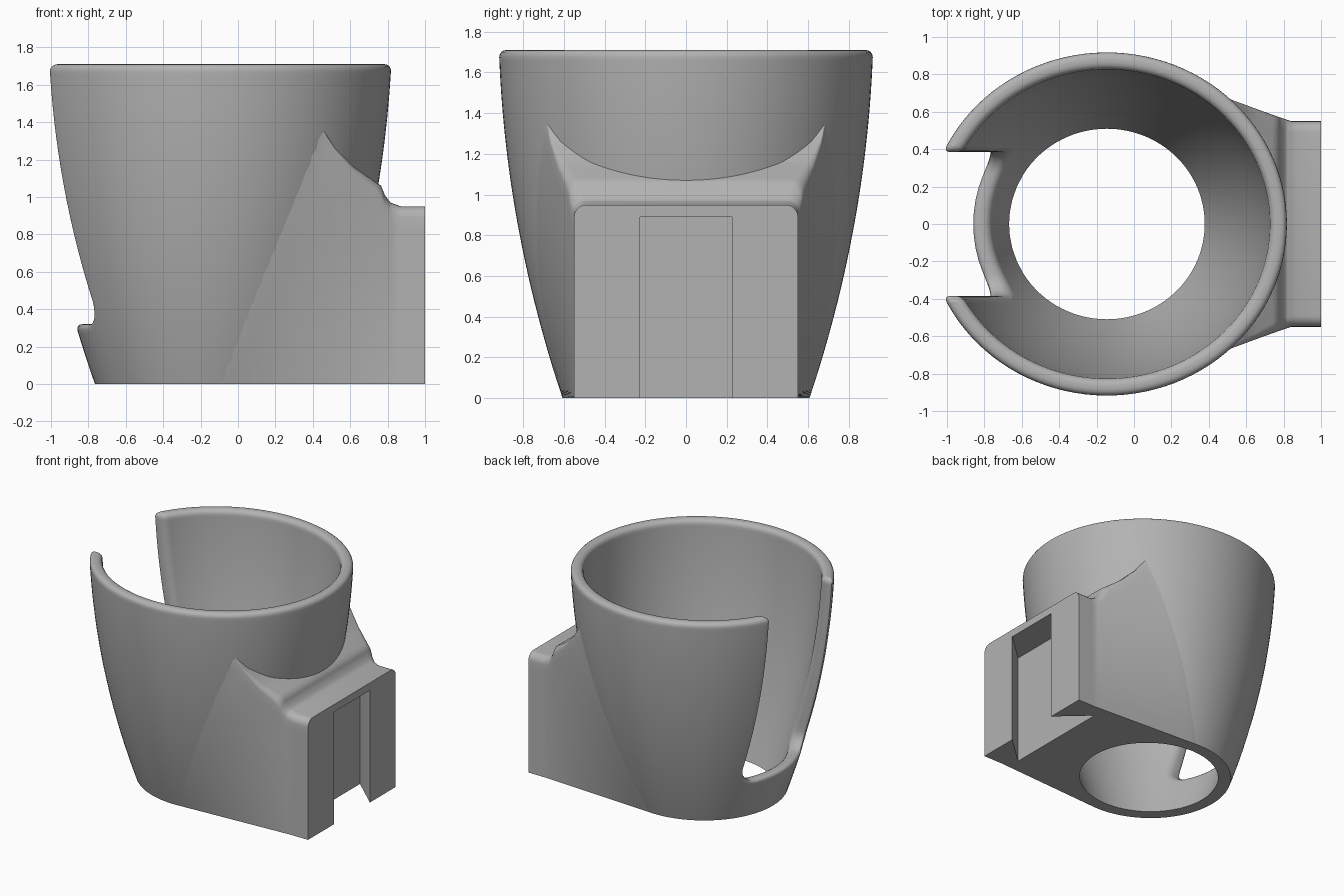
import bpy, bmesh, math

if "Cube" in bpy.data.objects:
    bpy.data.objects.remove(bpy.data.objects["Cube"])

CX, TOP = -0.145, 1.71                  # cup axis and rim height
SLOT, SLOT_Z, SLOT_R = 0.385, 0.32, 0.12  # front slot half width, floor, corner radius
BLOCK_X, BLOCK_Y, BLOCK_Z = 0.84, 0.55, 0.95

grey = bpy.data.materials.new("plain grey")
grey.use_nodes = True
grey.diffuse_color = (0.45, 0.45, 0.45, 1)
grey.node_tree.nodes["Principled BSDF"].inputs["Base Color"].default_value = (0.45, 0.45, 0.45, 1)


def radii(z, inset=0.0):
    """Half axes of the slightly oval cup at a height; inset 1 is the inner wall."""
    a = 0.62 + 0.352 * z - 0.088 * z * z
    t = inset * (0.097 - 0.004 * z)
    return a - t, a * (0.978 - 0.015 * z) - t


def finish(bm, name):
    bmesh.ops.recalc_face_normals(bm, faces=bm.faces)
    mesh = bpy.data.meshes.new(name)
    bm.to_mesh(mesh)
    bm.free()
    mesh.materials.append(grey)
    obj = bpy.data.objects.new(name, mesh)
    bpy.context.collection.objects.link(obj)
    return obj


def loft(rings, name):
    """Solid skinned through closed rings of equal length."""
    bm = bmesh.new()
    rows = [[bm.verts.new(p) for p in ring] for ring in rings]
    n = len(rows[0])
    for r0, r1 in zip(rows, rows[1:]):
        for i in range(n):
            j = (i + 1) % n
            bm.faces.new((r0[i], r0[j], r1[j], r1[i]))
    bm.faces.new(rows[0])
    bm.faces.new(rows[-1])
    return finish(bm, name)


def activate(obj):
    bpy.ops.object.select_all(action='DESELECT')
    obj.select_set(True)
    bpy.context.view_layer.objects.active = obj


def cut(obj, cutter):
    cutter.hide_render = True
    mod = obj.modifiers.new("cut", 'BOOLEAN')
    mod.operation, mod.solver, mod.object = 'DIFFERENCE', 'EXACT', cutter
    activate(obj)
    bpy.ops.object.modifier_apply(modifier=mod.name)
    bpy.data.objects.remove(cutter)


# Cup wall: columns around the cup, plus short columns below the slot
N, K, H = 96, 6, 24
arc = [math.pi / 2 * i / 6 for i in range(1, 7)]
half = [(SLOT - SLOT_R + SLOT_R * math.cos(f), SLOT_Z + SLOT_R - SLOT_R * math.sin(f)) for f in arc]
half += [(0.2, SLOT_Z), (0.13, SLOT_Z), (0.065, SLOT_Z)]
slot_cols = [(-y, z) for y, z in half] + [(0, SLOT_Z)] + half[::-1]
COLS = N + 1 + len(slot_cols)
SIDE_Z = SLOT_Z + SLOT_R


def wall_point(inset, c, k):
    if c > N:
        y, z_top = slot_cols[c - N - 1]
        z = z_top * k / K
        a, b = radii(z, inset)
        return CX - a * math.sqrt(1 - (y / b) ** 2), y, z
    z = SIDE_Z * k / K if k <= K else SIDE_Z + (TOP - SIDE_Z) * (k - K) / H
    a, b = radii(z, inset)
    edge = math.asin(SLOT / b)
    ang = edge + (2 * math.pi - 2 * edge) * c / N
    return CX - a * math.cos(ang), b * math.sin(ang), z


bm = bmesh.new()
skins = []
for inset in (0, 1):
    skins.append({(c, k): bm.verts.new(wall_point(inset, c, k))
                  for c in range(COLS) for k in range((K + H if c <= N else K) + 1)})
outer, inner = skins
for skin in skins:
    for c in range(COLS):
        d = (c + 1) % COLS
        for k in range(K + H if c < N else K):
            bm.faces.new((skin[c, k], skin[d, k], skin[d, k + 1], skin[c, k + 1]))
partner = {outer[key]: inner[key] for key in outer}
rounded = []
for e in [e for e in bm.edges if e.is_boundary and e.verts[0] in partner]:
    v, w = e.verts
    pv, pw = partner[v], partner[w]
    bm.faces.new((v, w, pw, pv))
    if max(v.co.z, w.co.z) > 0.01:
        rounded += [e, bm.edges.get((pv, pw))]
for c in (0, N):
    rounded.append(bm.edges.get((outer[c, K + H], inner[c, K + H])))
bmesh.ops.recalc_face_normals(bm, faces=bm.faces)
bmesh.ops.bevel(bm, geom=rounded, offset=0.036, segments=4, profile=0.5, affect='EDGES')
cup = finish(bm, "cup_wall")

# Mounting bracket: cross-sections along x, flaring from the block onto the cup
ridge = [(0.46, 1.35), (0.52, 1.26), (0.62, 1.16), (0.70, 1.105), (0.765, 1.06),
         (0.785, 1.01), (0.815, 0.97), (0.87, BLOCK_Z), (1.0, BLOCK_Z)]


def ridge_height(x):
    if x <= ridge[0][0]:
        return ridge[0][1]
    for (x0, z0), (x1, z1) in zip(ridge, ridge[1:]):
        if x <= x1:
            return z0 + (z1 - z0) * (x - x0) / (x1 - x0)
    return BLOCK_Z


def side(x, z):
    """Half width of the bracket."""
    if x >= BLOCK_X:
        return BLOCK_Y
    a, b = radii(z)
    xc = -0.11 + 0.57 * z / 1.35
    on_cup = lambda q: b * math.sqrt(max(0, 1 - ((q - CX) / a) ** 2))
    if x < xc:
        return on_cup(x) - min(0.04, 0.2 * (xc - x))
    return on_cup(xc) + (BLOCK_Y - on_cup(xc)) * (x - xc) / (BLOCK_X - xc)


def section(x):
    top = ridge_height(x)
    r = 0.06 * min(1, max(0.1, (x - 0.46) / 0.3))
    pts = [(side(x, (top - r) * i / 16), (top - r) * i / 16) for i in range(17)]
    for i in range(1, 6):
        f = math.pi / 2 * i / 5
        z = top - r + r * math.sin(f)
        pts.append((side(x, z) - r * (1 - math.cos(f)), z))
    return [(x, y, z) for y, z in pts] + [(x, -y, z) for y, z in reversed(pts)]


stations = sorted({round(-0.14 + 0.04 * i, 3) for i in range(25)}
                  | {x for x, z in ridge} | {0.775, 0.8, BLOCK_X})
bracket = loft([section(x) for x in stations], "mounting_bracket")

# Hollow the bracket along the middle of the cup wall
rings = []
for i in range(25):
    z = -0.1 + 1.9 * i / 24
    a, b = radii(z, 0.5)
    rings.append([(CX + a * math.cos(math.tau * j / 96), b * math.sin(math.tau * j / 96), z)
                  for j in range(96)])
cut(bracket, loft(rings, "cavity_cutter"))

# Dovetail channel, open at the outer face and underneath
dovetail = [(1.02, -0.208), (0.76, -0.445), (0.76, 0.445), (1.02, 0.208)]
cut(bracket, loft([[(x, y, z) for x, y in dovetail] for z in (-0.1, 0.89)], "dovetail_cutter"))

for obj in (cup, bracket):
    activate(obj)
    bpy.ops.object.shade_smooth_by_angle(angle=math.radians(32))
